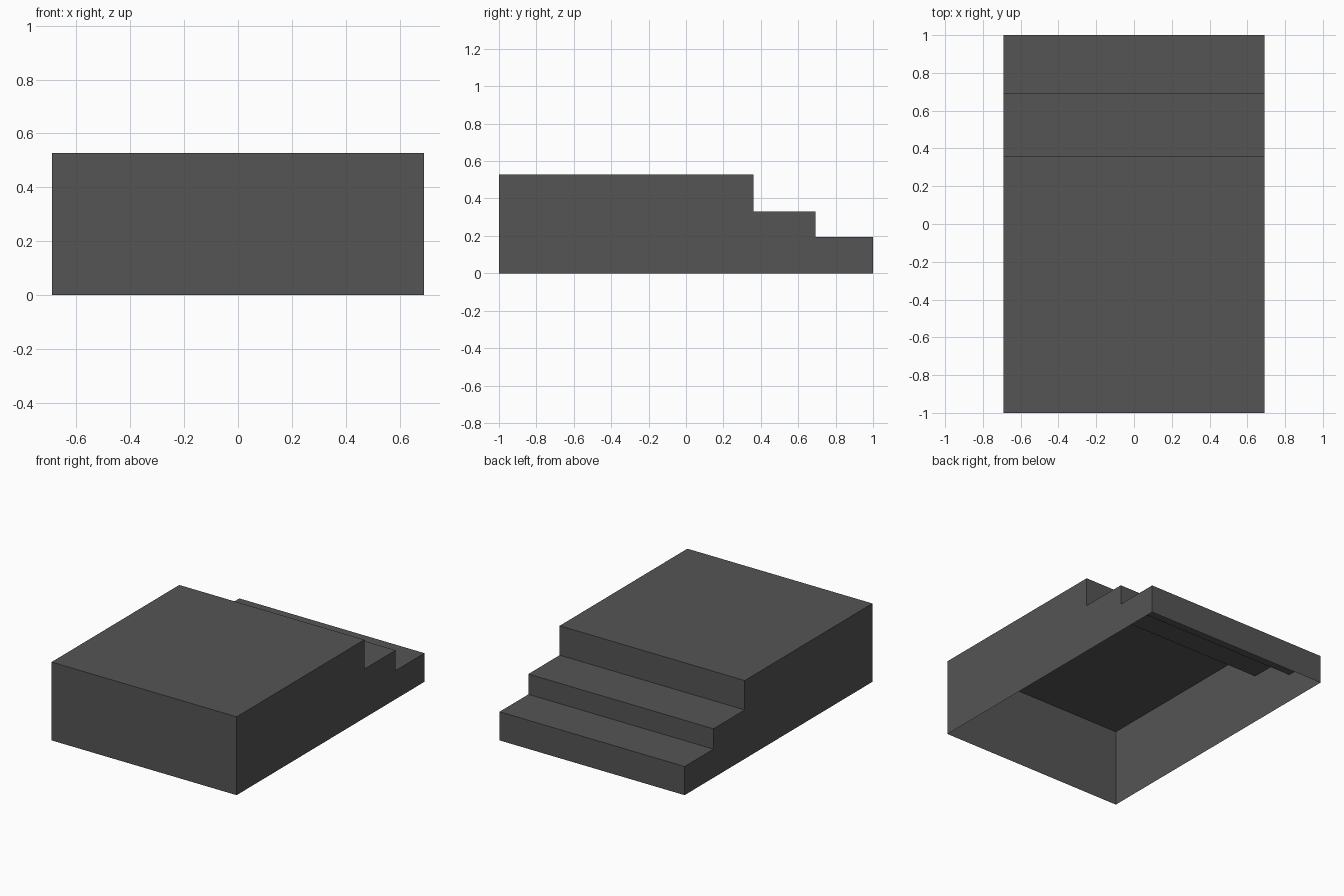
import bpy
import bmesh

if "Cube" in bpy.data.objects:
    bpy.data.objects.remove(bpy.data.objects["Cube"])

W = 0.69  # half width

# Single flat dark grey
mat = bpy.data.materials.new("dark grey")
mat.diffuse_color = (0.09, 0.09, 0.09, 1)
mat.use_nodes = True
mat.node_tree.nodes["Principled BSDF"].inputs["Base Color"].default_value = mat.diffuse_color

# Side outline (y, z): platform with two lower steps at the back
profile = [(-1, 0), (-1, 0.528), (0.36, 0.528), (0.36, 0.33),
           (0.693, 0.33), (0.693, 0.193), (1, 0.193), (1, 0)]

bm = bmesh.new()
left = [bm.verts.new((-W, y, z)) for y, z in profile]
right = [bm.verts.new((W, y, z)) for y, z in profile]

# Front, treads and risers; the underside stays open
for i in range(len(profile) - 1):
    bm.faces.new((left[i], right[i], right[i + 1], left[i + 1]))

# Stepped side walls
bm.faces.new(left)
bm.faces.new(right[::-1])
bmesh.ops.recalc_face_normals(bm, faces=bm.faces[:])

mesh = bpy.data.meshes.new("stepped_platform")
bm.to_mesh(mesh)
bm.free()
mesh.materials.append(mat)
obj = bpy.data.objects.new("stepped_platform", mesh)
bpy.context.collection.objects.link(obj)
